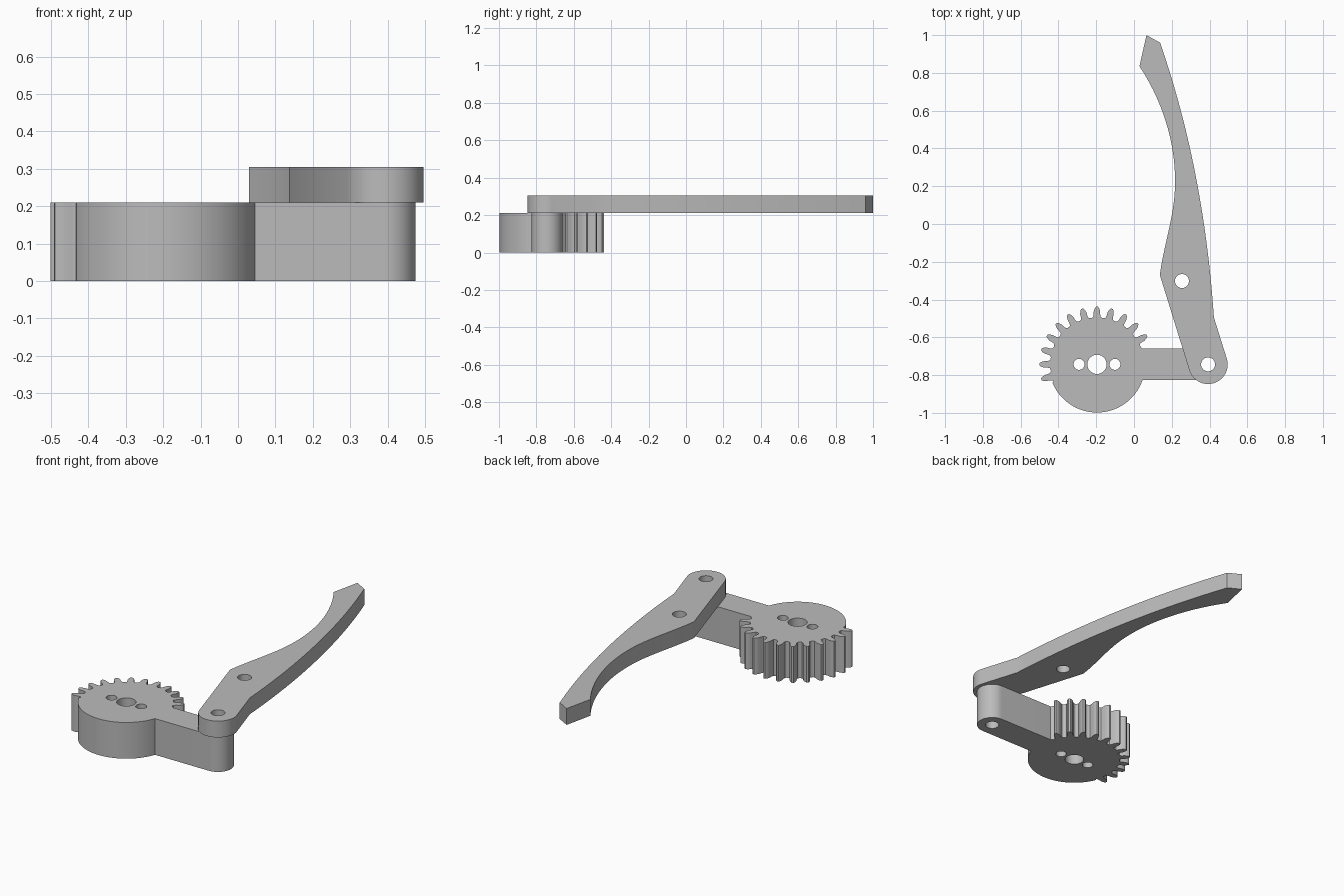
import bpy
import math
from mathutils import Vector
from mathutils.geometry import interpolate_bezier

if "Cube" in bpy.data.objects:
    bpy.data.objects.remove(bpy.data.objects["Cube"])

grey = bpy.data.materials.new("plain grey")
grey.use_nodes = True
grey.diffuse_color = (0.5, 0.5, 0.5, 1)
grey.node_tree.nodes["Principled BSDF"].inputs["Base Color"].default_value = (0.5, 0.5, 0.5, 1)

HUB = Vector((-0.196, -0.743))
HINGE = Vector((0.392, -0.743))


def polar(center, radius, degrees):
    a = math.radians(degrees)
    return center + Vector((math.cos(a), math.sin(a))) * radius


def arc(center, radius, start, end, steps):
    return [polar(center, radius, start + (end - start) * i / steps) for i in range(steps + 1)]


def hole(x, y, radius):
    return arc(Vector((x, y)), radius, 0, 360, 40)[:-1]


def bezier(*points):
    p = [Vector(c) for c in points]
    return [Vector(v[:2]) for v in interpolate_bezier(*p, 20)]


def plate(name, loops, bottom, top):
    """Flat plate from an outline and its holes."""
    curve = bpy.data.curves.new(name, "CURVE")
    curve.dimensions = "2D"
    curve.fill_mode = "BOTH"
    curve.extrude = (top - bottom) / 2
    for loop in loops:
        spline = curve.splines.new("POLY")
        spline.points.add(len(loop) - 1)
        for point, co in zip(spline.points, loop):
            point.co = (co.x, co.y, 0, 1)
        spline.use_cyclic_u = True
    obj = bpy.data.objects.new(name, curve)
    obj.location.z = (top + bottom) / 2
    bpy.context.collection.objects.link(obj)
    bpy.ops.object.select_all(action="DESELECT")
    obj.select_set(True)
    bpy.context.view_layer.objects.active = obj
    bpy.ops.object.convert(target="MESH")
    obj = bpy.context.object
    bpy.ops.object.mode_set(mode="EDIT")
    bpy.ops.mesh.select_all(action="SELECT")
    bpy.ops.mesh.remove_doubles(threshold=0.0001)
    bpy.ops.mesh.normals_make_consistent(inside=False)
    bpy.ops.object.mode_set(mode="OBJECT")
    obj.data.materials.clear()
    obj.data.materials.append(grey)
    bpy.ops.object.shade_smooth_by_angle(angle=math.radians(25))
    return obj


# Gear sector with its crank arm: rounded arm end, teeth, then the plain rim
arm_half, rim = 0.083, 0.255
join = math.degrees(math.asin(arm_half / rim))
outline = arc(HINGE, arm_half, -90, 90, 24) + [polar(HUB, rim, join)]
flank = [(0.247, 6.3), (0.251, 4.6), (0.265, 3.7), (0.28, 3.5), (0.295, 2.4), (0.305, 1.0)]
for tooth in range(12):
    middle = 30 + 15 * tooth
    outline += [polar(HUB, r, middle - half) for r, half in flank]
    outline += [polar(HUB, r, middle + half) for r, half in reversed(flank)]
outline += arc(HUB, rim, 202.5, 360 - join, 48)
gear_holes = [hole(*HUB, 0.051), hole(HUB.x - 0.095, HUB.y, 0.029),
              hole(HUB.x + 0.095, HUB.y, 0.029), hole(*HINGE, 0.037)]
plate("gear_crank", [outline] + gear_holes, 0, 0.21)

# Curved lever pinned on top of the arm
lever = arc(HINGE, 0.104, 200, 373, 32)
lever += bezier((0.423, -0.495), (0.39, 0.0), (0.30, 0.495), (0.138, 0.96))
lever += [Vector((0.066, 1.0))]
lever += bezier((0.029, 0.835), (0.155, 0.645), (0.222, 0.42), (0.217, 0.21))
lever += bezier((0.217, 0.21), (0.217, 0.05), (0.155, -0.12), (0.137, -0.27))[1:]
plate("lever", [lever, hole(*HINGE, 0.037), hole(0.254, -0.302, 0.037)], 0.21, 0.305)
